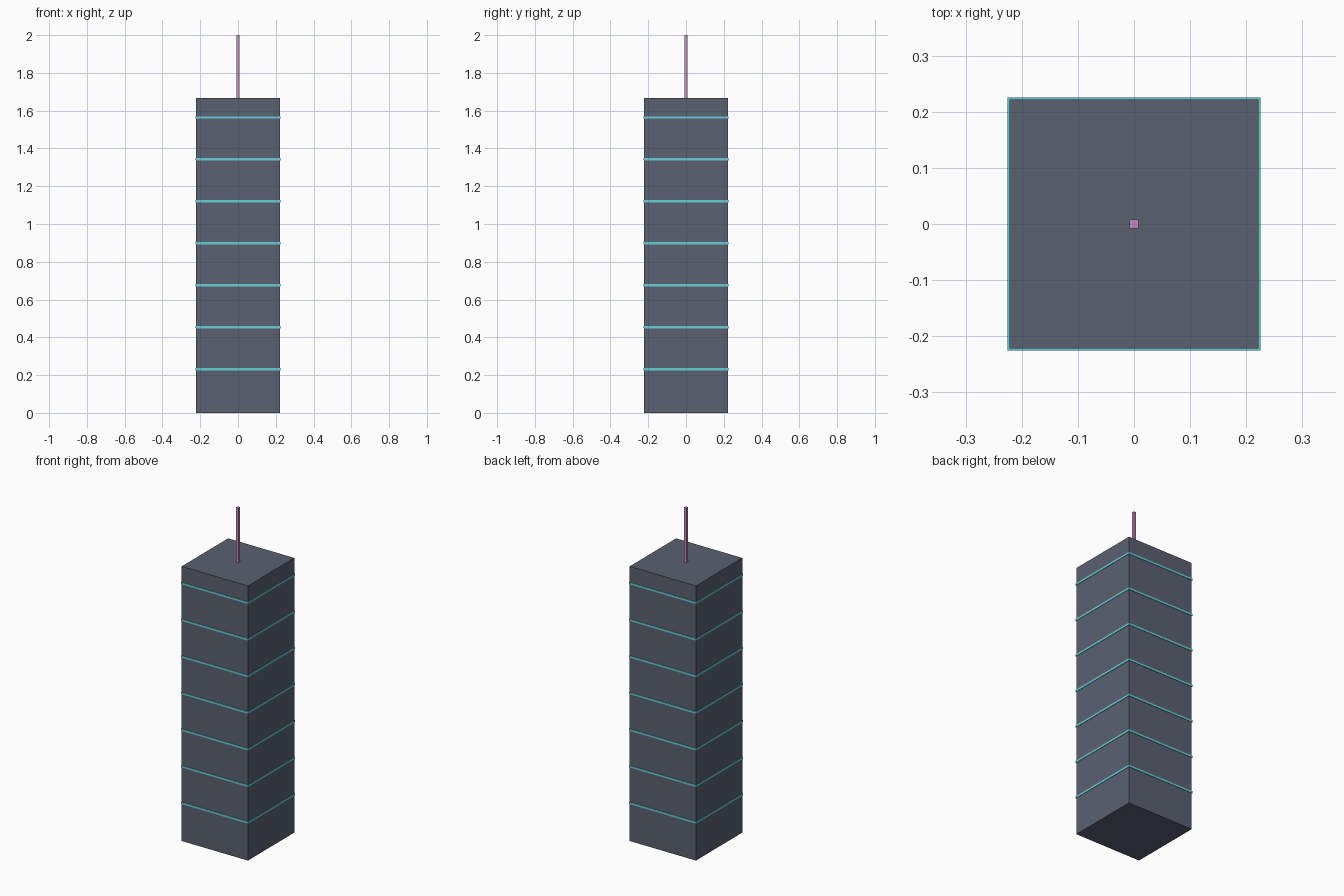
import bpy

if "Cube" in bpy.data.objects:
    bpy.data.objects.remove(bpy.data.objects["Cube"])

U = 2 / 9  # storey height


def material(name, color):
    m = bpy.data.materials.new(name)
    m.diffuse_color = (*color, 1)
    m.use_nodes = True
    m.node_tree.nodes["Principled BSDF"].inputs["Base Color"].default_value = m.diffuse_color
    return m


def box(name, width, z0, z1, mat):
    bpy.ops.mesh.primitive_cube_add(size=1, location=(0, 0, (z0 + z1) / 2))
    ob = bpy.context.object
    ob.name = name
    ob.scale = (width, width, z1 - z0)
    bpy.ops.object.transform_apply(location=False, rotation=False, scale=True)
    ob.data.materials.append(mat)
    return ob


slate = material("slate", (0.10, 0.12, 0.16))
cyan = material("cyan", (0.14, 0.62, 0.70))
pink = material("pink", (0.60, 0.25, 0.55))

# Tower block
box("tower", 2 * U, 0, 7.5 * U, slate)

# Thin glowing bands, one per storey
for i in range(7):
    z = 0.231 + i * U
    box(f"light_band_{i + 1}", 0.45, z - 0.006, z + 0.006, cyan)

# Square roof mast
box("roof_mast", 0.0165, 7.5 * U, 2, pink)
